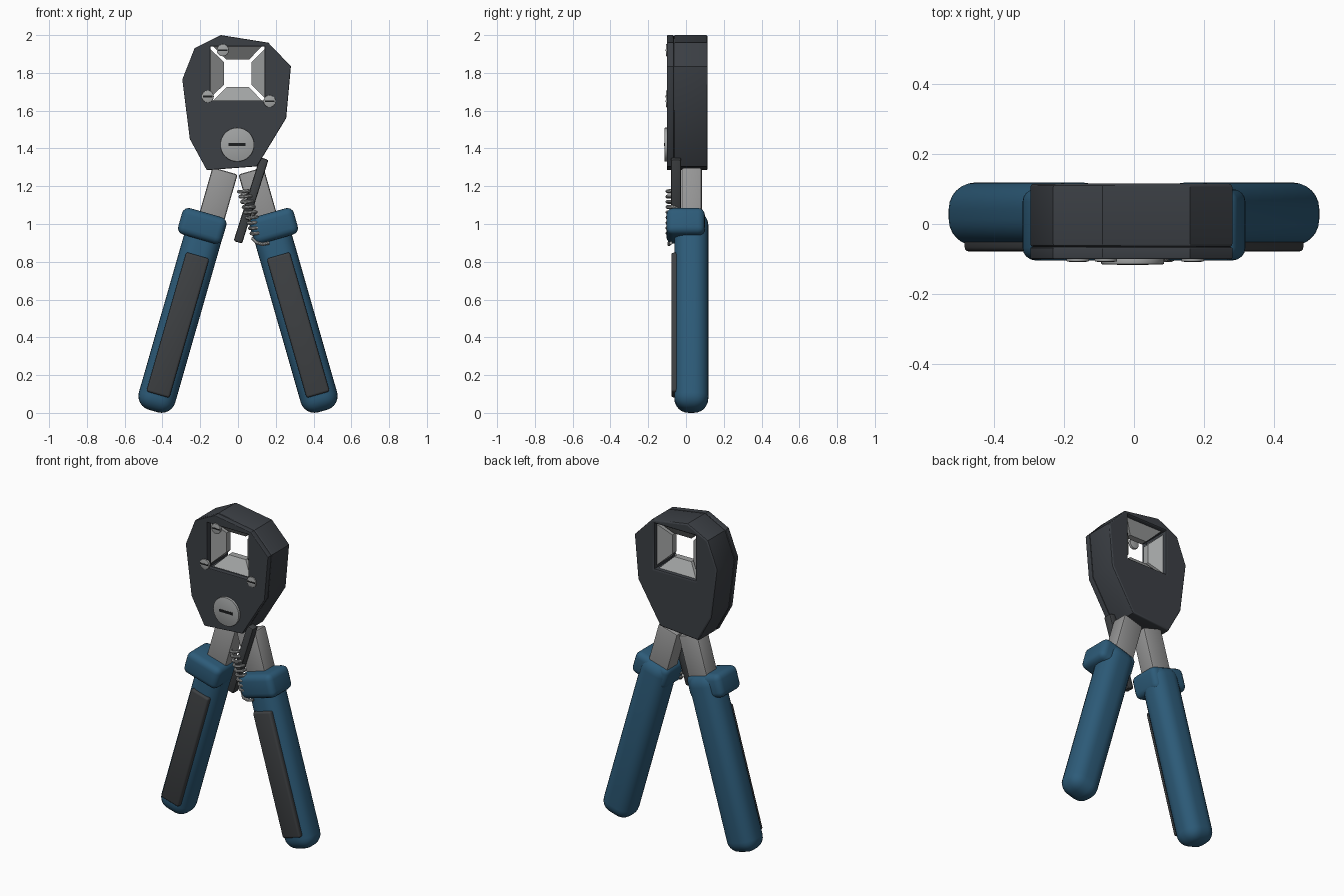
import bpy, bmesh, math
from mathutils import Matrix, Vector

default = bpy.data.objects.get("Cube")
if default:
    bpy.data.objects.remove(default, do_unlink=True)


def material(name, rgb):
    m = bpy.data.materials.new(name)
    m.use_nodes = True
    m.diffuse_color = (*rgb, 1)
    m.node_tree.nodes["Principled BSDF"].inputs["Base Color"].default_value = (*rgb, 1)
    return m


BLUE = material("blue rubber", (0.026, 0.105, 0.19))
HEAD = material("dark housing", (0.045, 0.051, 0.06))
PAD = material("charcoal pad", (0.048, 0.052, 0.056))
STEEL = material("steel", (0.36, 0.37, 0.37))
TANG = material("grey metal", (0.30, 0.30, 0.30))
SLOT = material("black slot", (0.012, 0.013, 0.014))


def smooth(obj):
    bpy.ops.object.select_all(action='DESELECT')
    obj.select_set(True)
    bpy.context.view_layer.objects.active = obj
    if obj.type == 'CURVE':
        bpy.ops.object.convert(target='MESH')
    bpy.ops.object.shade_smooth_by_angle()


def finish(bm, name, mat, loc=(0, 0, 0), tilt=0, bevel=0, segs=2):
    """Round the sharp edges, then make the object, tilted about y in degrees."""
    if bevel:
        sharp = [e for e in bm.edges if e.calc_face_angle(0) > 1]
        bmesh.ops.bevel(bm, geom=sharp, offset=bevel, segments=segs,
                        profile=0.5, affect='EDGES', clamp_overlap=True)
    bmesh.ops.recalc_face_normals(bm, faces=bm.faces)
    mesh = bpy.data.meshes.new(name)
    bm.to_mesh(mesh)
    bm.free()
    mesh.materials.append(mat)
    obj = bpy.data.objects.new(name, mesh)
    bpy.context.collection.objects.link(obj)
    obj.location = loc
    obj.rotation_euler.y = math.radians(tilt)
    smooth(obj)


def box(name, mat, size, loc, tilt=0, bevel=0, segs=2):
    bm = bmesh.new()
    bmesh.ops.create_cube(bm, size=1, matrix=Matrix.Diagonal((*size, 1)))
    finish(bm, name, mat, loc, tilt, bevel, segs)


def disc(name, mat, radius, x, z, y0, y1, bevel):
    bm = bmesh.new()
    bmesh.ops.create_cone(bm, cap_ends=True, segments=32, radius1=radius,
                          radius2=radius, depth=y1 - y0,
                          matrix=Matrix.Rotation(math.pi / 2, 4, 'X'))
    finish(bm, name, mat, (x, (y0 + y1) / 2, z), bevel=bevel)


def curve_object(name, mat, dims, paths, cyclic):
    cu = bpy.data.curves.new(name, 'CURVE')
    cu.dimensions = dims
    for path in paths:
        sp = cu.splines.new('POLY')
        sp.points.add(len(path) - 1)
        for p, co in zip(sp.points, path):
            p.co = (*co, 1)
        sp.use_cyclic_u = cyclic
    cu.materials.append(mat)
    obj = bpy.data.objects.new(name, cu)
    bpy.context.collection.objects.link(obj)
    return obj


# Head: faceted housing and cover plate, both with a square window
WX, WZ, WR = -0.002, 1.797, 0.143
outline = [(-0.09, 2.0), (0.16, 1.96), (0.28, 1.835), (0.255, 1.56), (0.10, 1.305),
           (-0.165, 1.285), (-0.255, 1.45), (-0.295, 1.765), (-0.23, 1.93)]
window = [(WX + sx * WR, WZ + sz * WR) for sx, sz in ((-1, -1), (1, -1), (1, 1), (-1, 1))]


def head_slab(name, y0, y1, bevel):
    paths = [[(x, z, 0) for x, z in loop] for loop in (outline, window)]
    obj = curve_object(name, HEAD, '2D', paths, True)
    cu = obj.data
    cu.fill_mode = 'BOTH'
    cu.bevel_depth = bevel
    cu.bevel_resolution = 2
    cu.offset = -bevel
    cu.extrude = (y1 - y0) / 2 - bevel
    obj.rotation_euler.x = math.pi / 2
    obj.location.y = (y0 + y1) / 2
    smooth(obj)


head_slab("head_housing", -0.066, 0.115, 0.01)
head_slab("head_cover_plate", -0.1, -0.066, 0.004)

# Four wedge jaws that narrow towards the opening
for i, side in enumerate(("right", "top", "left", "bottom")):
    bm = bmesh.new()
    turn = Matrix.Rotation(-i * math.pi / 2, 3, 'Y')
    for r, w, y0, y1 in ((WR + 0.004, 0.132, -0.062, 0.09), (0.073, 0.06, -0.005, 0.035)):
        for s in (-w, w):
            for y in (y0, y1):
                bm.verts.new(turn @ Vector((r, y, s)))
    bmesh.ops.convex_hull(bm, input=bm.verts)
    finish(bm, side + "_jaw", STEEL, (WX, 0, WZ))

# Slotted screws and the pivot bolt
for n, (x, z) in enumerate(((-0.08, 1.92), (-0.16, 1.675), (0.167, 1.65)), 1):
    disc(f"cover_screw_{n}", STEEL, 0.032, x, z, -0.107, -0.09, 0.003)
    box(f"cover_screw_slot_{n}", SLOT, (0.05, 0.006, 0.009), (x, -0.105, z))
disc("pivot_bolt", STEEL, 0.09, -0.004, 1.42, -0.115, -0.09, 0.004)
box("pivot_bolt_slot", SLOT, (0.09, 0.008, 0.016), (-0.004, -0.113, 1.42))

# Two mirrored handles, each placed along a tilted axis
TILT = 16
TAN = math.tan(math.radians(TILT))


def on_axis(s, y, z, out=0):
    return (s * (0.204 + (0.865 - z) * TAN + out), y, z)


for s, side in ((1, "left"), (-1, "right")):
    t = -TILT * s
    box(side + "_tang", TANG, (0.138, 0.108, 0.36), on_axis(s, 0.03, 1.108, -0.016), t, 0.012)
    box(side + "_handle_grip", BLUE, (0.2, 0.18, 1.092), on_axis(s, 0.028, 0.535), t, 0.075, 6)
    box(side + "_handle_collar", BLUE, (0.243, 0.203, 0.145), on_axis(s, -0.002, 0.99, 0.021), t, 0.036, 4)
    box(side + "_grip_pad", PAD, (0.127, 0.04, 0.767), on_axis(s, -0.058, 0.465), t, 0.012, 3)

# Locking lever between the handles
box("locking_lever", PAD, (0.047, 0.055, 0.465), (0.069, -0.053, 1.125), 17.5, 0.01, 2)

# Return spring with a hooked end
top, bottom = Vector((0.03, -0.072, 1.18)), Vector((0.105, -0.072, 0.93))
axis = (bottom - top).normalized()
across = Vector((0, 1, 0)).cross(axis)
TURNS, STEPS = 9, 14
coil = []
for k in range(TURNS * STEPS + 1):
    a = 2 * math.pi * k / STEPS
    coil.append(top.lerp(bottom, k / (TURNS * STEPS))
                + 0.028 * (across * math.cos(a) - Vector((0, 1, 0)) * math.sin(a)))
coil += [Vector((0.1, -0.09, 0.9)), Vector((0.13, -0.09, 0.892)), Vector((0.165, -0.08, 0.9))]
spring = curve_object("return_spring", STEEL, '3D', [coil], False)
spring.data.bevel_depth = 0.009
spring.data.bevel_resolution = 2
spring.data.use_fill_caps = True
smooth(spring)
